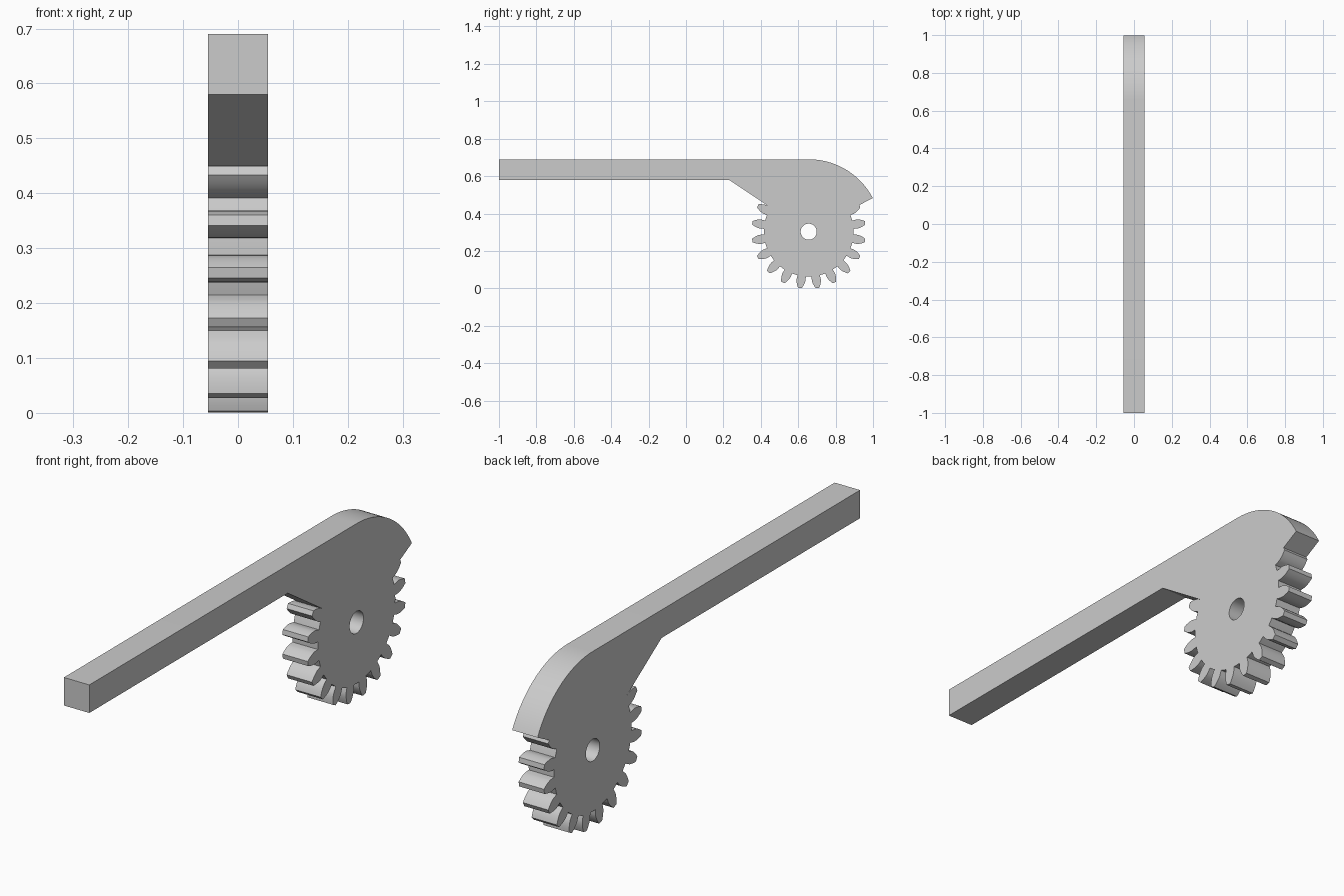
import bpy, bmesh
from math import pi, sin, cos, tan, acos, radians

cube = bpy.data.objects.get("Cube")
if cube:
    bpy.data.objects.remove(cube, do_unlink=True)

# Main dimensions
CY, CZ = 0.656, 0.303            # gear axis
TEETH, TIP, ROOT = 20, 0.305, 0.24
PITCH = TIP * TEETH / (TEETH + 2)
BASE = PITCH * cos(radians(20))
HOLE, CAM, HALF_WIDTH = 0.043, 0.387, 0.055
BAR_TOP, BAR_BOTTOM = CZ + CAM, 0.58


def polar(r, a):
    return (CY + r * cos(a), CZ + r * sin(a))


def involute(r):
    a = acos(min(1, BASE / r))
    return tan(a) - a


def half_angle(r):
    return pi / (2 * TEETH) + involute(PITCH) - involute(max(r, BASE))


# Radii along one tooth flank, from root to tip
steps = 5
flank = [ROOT] + [BASE + (TIP - BASE) * i / steps for i in range(steps + 1)]

# Outline: bar underside, sloping web, then the exposed teeth
outline = [(-1, BAR_TOP), (-1, BAR_BOTTOM), (0.23, BAR_BOTTOM)]
step = 2 * pi / TEETH
first = radians(153)
for k in range(14):
    mid = first + k * step
    outline += [polar(r, mid - half_angle(r)) for r in flank]
    if k < 13:
        outline += [polar(r, mid + half_angle(r)) for r in reversed(flank)]
        # curved gear root between neighbouring teeth
        outline.append(polar(ROOT, mid + step / 2))

# Cam nose: radial end face, then the arc up to the bar top
start = radians(27.7)
arc_steps = 24
outline.append(polar(TIP, start))
outline += [polar(CAM, start + (pi / 2 - start) * i / arc_steps)
            for i in range(arc_steps + 1)]

# Axle hole
hole = [polar(HOLE, 2 * pi * i / 40) for i in range(40)]

# Fill the profile and extrude it across the width
bm = bmesh.new()
edges = []
for loop in (outline, hole):
    verts = [bm.verts.new((-HALF_WIDTH, y, z)) for y, z in loop]
    edges += [bm.edges.new((v, verts[(i + 1) % len(verts)]))
              for i, v in enumerate(verts)]
bmesh.ops.triangle_fill(bm, edges=edges, use_beauty=True, normal=(-1, 0, 0))
result = bmesh.ops.extrude_face_region(bm, geom=bm.faces[:], use_keep_orig=True)
moved = [g for g in result["geom"] if isinstance(g, bmesh.types.BMVert)]
bmesh.ops.translate(bm, verts=moved, vec=(2 * HALF_WIDTH, 0, 0))
bmesh.ops.recalc_face_normals(bm, faces=bm.faces[:])
mesh = bpy.data.meshes.new("gear_lever")
bm.to_mesh(mesh)
bm.free()

lever = bpy.data.objects.new("gear_lever", mesh)
bpy.context.collection.objects.link(lever)

# Plain grey
grey = bpy.data.materials.new("light_grey")
grey.use_nodes = True
colour = (0.6, 0.6, 0.6, 1)
grey.diffuse_color = colour
grey.node_tree.nodes["Principled BSDF"].inputs["Base Color"].default_value = colour
mesh.materials.append(grey)

# Smooth curved walls, keep edges sharp
bpy.ops.object.select_all(action="DESELECT")
lever.select_set(True)
bpy.context.view_layer.objects.active = lever
bpy.ops.object.shade_smooth_by_angle(angle=radians(25))
